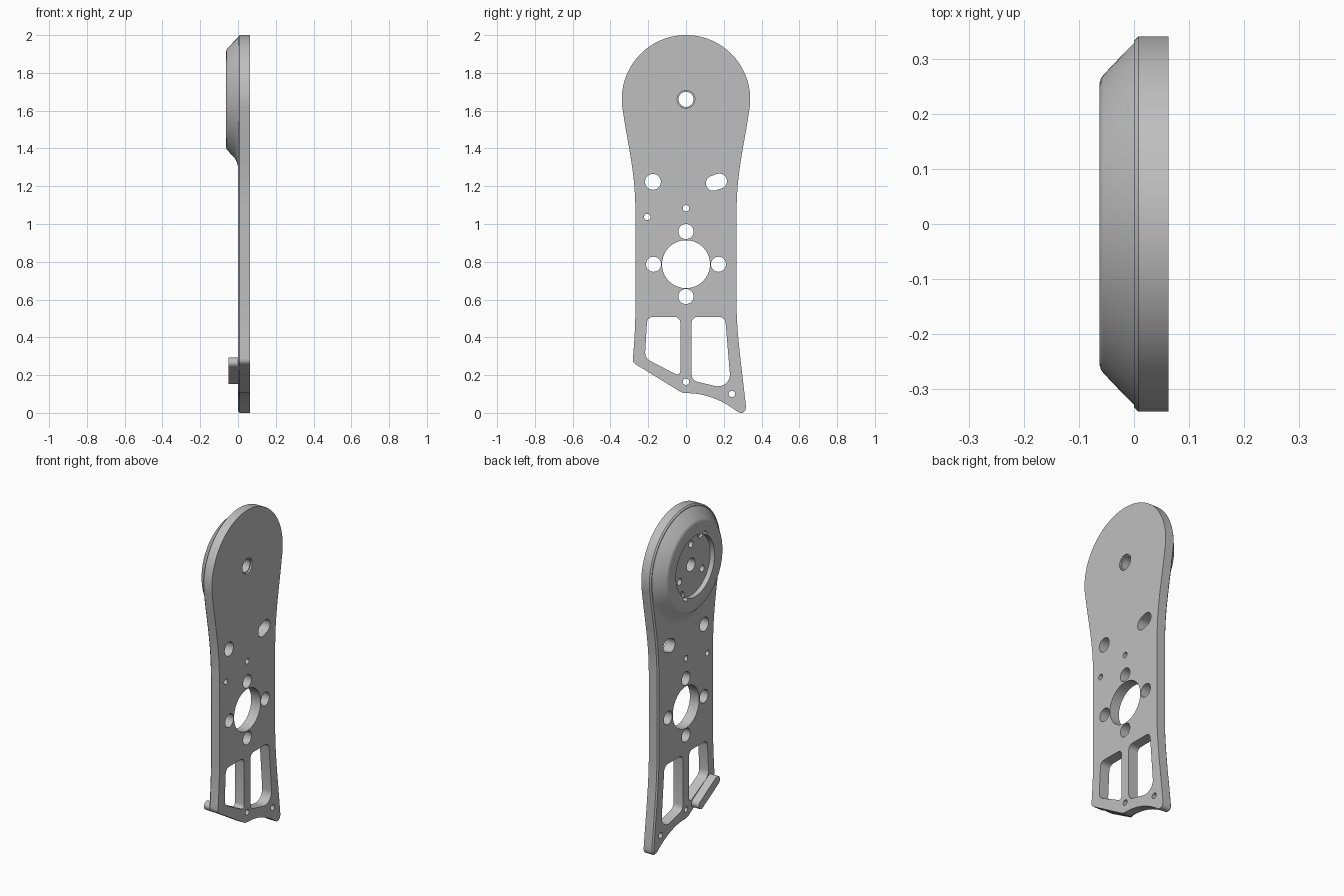
import bpy, bmesh, math
from mathutils import Vector
from mathutils.geometry import interpolate_bezier

if "Cube" in bpy.data.objects:
    bpy.data.objects.remove(bpy.data.objects["Cube"], do_unlink=True)

grey = bpy.data.materials.new("plain grey")
grey.use_nodes = True
COLOUR = (0.52, 0.52, 0.52, 1)
grey.diffuse_color = COLOUR
grey.node_tree.nodes["Principled BSDF"].inputs["Base Color"].default_value = COLOUR

HUB_Z = 1.66
HUB_R = 0.34


def finish(name, bm):
    bmesh.ops.recalc_face_normals(bm, faces=bm.faces)
    mesh = bpy.data.meshes.new(name)
    bm.to_mesh(mesh)
    bm.free()
    mesh.materials.append(grey)
    obj = bpy.data.objects.new(name, mesh)
    bpy.context.collection.objects.link(obj)
    return obj


def prism(name, pts, x0, x1, chamfer=0):
    """Extrude a (y, z) outline along x, optionally chamfering the x0 rim."""
    bm = bmesh.new()
    cap = bm.faces.new([bm.verts.new((x1, y, z)) for y, z in pts])
    ext = bmesh.ops.extrude_face_region(bm, geom=[cap], use_keep_orig=True)["geom"]
    for v in ext:
        if isinstance(v, bmesh.types.BMVert):
            v.co.x = x0
    if chamfer:
        bmesh.ops.recalc_face_normals(bm, faces=bm.faces)
        rim = [e for e in bm.edges if all(abs(v.co.x - x0) < 1e-6 for v in e.verts)]
        bmesh.ops.bevel(bm, geom=rim, offset=chamfer, segments=1, affect='EDGES')
    return finish(name, bm)


def arc(y, z, r, a0=0, a1=360, n=32):
    full = abs(a1 - a0) == 360
    steps = n if full else n - 1
    angles = [math.radians(a0 + (a1 - a0) * i / steps) for i in range(n)]
    return [(y + r * math.cos(a), z + r * math.sin(a)) for a in angles]


def bezier(*p, n=10):
    return [(v.x, v.y) for v in interpolate_bezier(*[Vector(q) for q in p], n)]


def capsule(a, b, r):
    ang = math.degrees(math.atan2(b[1] - a[1], b[0] - a[0]))
    return (arc(*a, r, ang + 90, ang + 270, 14) + arc(*b, r, ang - 90, ang + 90, 14))


def rounded(pts, r):
    """Round every corner of a polygon."""
    out = []
    for i, p in enumerate(pts):
        p = Vector(p)
        a = p + (Vector(pts[i - 1]) - p).normalized() * r
        b = p + (Vector(pts[(i + 1) % len(pts)]) - p).normalized() * r
        out += bezier(a, a.lerp(p, 0.55), b.lerp(p, 0.55), b, n=6)
    return out


def combine(target, other, operation):
    mod = target.modifiers.new(operation, 'BOOLEAN')
    mod.operation = operation
    mod.solver = 'EXACT'
    mod.object = other
    bpy.context.view_layer.objects.active = target
    bpy.ops.object.modifier_apply(modifier=mod.name)
    bpy.data.objects.remove(other, do_unlink=True)


# Plate outline, clockwise from the right side of the round head
flank = bezier((0.336, 1.61), (0.305, 1.40), (0.27, 1.28), (0.268, 1.08), n=16)
outline = flank[:]
outline += bezier((0.268, 0.55), (0.27, 0.4), (0.30, 0.2), (0.317, 0.037), n=14)
outline += bezier((0.317, 0.037), (0.32, -0.006), (0.285, -0.008), (0.265, 0.012))[1:]
outline += bezier((0.265, 0.012), (0.2, 0.06), (0.12, 0.10), (0.02, 0.104), n=14)[1:]
outline += bezier((0.02, 0.104), (0, 0.104), (-0.015, 0.104), (-0.03, 0.112), n=5)[1:]
outline += bezier((-0.243, 0.243), (-0.27, 0.257), (-0.284, 0.265), (-0.281, 0.29), n=8)
outline += bezier((-0.281, 0.29), (-0.275, 0.36), (-0.268, 0.45), (-0.268, 0.55))[1:]
outline += [(-y, z) for y, z in reversed(flank)]
outline += arc(0, HUB_Z, HUB_R, 188.5, -8.5, 72)[1:-1]
plate = prism("arm_plate", outline, 0, 0.0625, chamfer=0.008)

# Raised conical hub, flaring into the plate on its lower side
bm = bmesh.new()
rings = []
SEG = 96
for i in range(SEG):
    a = 2 * math.pi * i / SEG
    f = max(0, -math.sin(a) - 0.2) / 0.8
    profile = [(0.255, -0.0625), (0.264, -0.060), (0.271, -0.055), (0.312, -0.016),
               (0.326 + 0.006 * f, -0.002 - 0.004 * f),
               (0.331 + 0.035 * f, 0.003), (0.331 + 0.035 * f, 0.03)]
    rings.append([bm.verts.new((x, r * math.cos(a), HUB_Z + r * math.sin(a)))
                  for r, x in profile])
for i in range(SEG):
    p, q = rings[i - 1], rings[i]
    for j in range(len(p) - 1):
        bm.faces.new((p[j], q[j], q[j + 1], p[j + 1]))
for end in (0, -1):
    bm.faces.new([r[end] for r in rings])
combine(plate, finish("hub", bm), 'UNION')

# Stop bar along the slanted lower edge
bar = prism("stop_bar", capsule((-0.229, 0.266), (-0.078, 0.178), 0.0262), -0.05, 0.03)
combine(plate, bar, 'UNION')


def cut(pts, x0=-0.2, x1=0.2):
    combine(plate, prism("cutter", pts, x0, x1), 'DIFFERENCE')


# Hub recess with rim notches, blind screw holes and a stepped centre hole
cut(arc(0, HUB_Z, 0.185, n=64), -0.2, -0.033)
for ang in (120, 300):
    (y, z), = arc(0, HUB_Z, 0.178, ang, ang + 1, 2)[:1]
    cut(arc(y, z, 0.024), -0.2, -0.02)
for ang in (90, 210, 330):
    (y, z), = arc(0, HUB_Z, 0.125, ang, ang + 1, 2)[:1]
    cut(arc(y, z, 0.02, n=24), -0.2, 0.01)
cut(arc(0, HUB_Z, 0.04))
cut(arc(0, HUB_Z, 0.047), 0.052, 0.2)

# Motor opening and the four holes around it
cut(arc(0, 0.787, 0.127, n=64))
for y, z in ((0.172, 0.787), (-0.172, 0.787), (0, 0.96), (0, 0.616)):
    cut(arc(y, z, 0.04))

# Mounting hole, slot and pin holes
cut(arc(-0.175, 1.223, 0.042))
cut(capsule((0.145, 1.216), (0.177, 1.227), 0.04))
for y, z in ((-0.205, 1.037), (0, 1.083), (0, 0.165), (0.243, 0.1)):
    cut(arc(y, z, 0.017, n=20))

# Two lightening windows
cut(rounded([(-0.205, 0.508), (-0.03, 0.508), (-0.03, 0.192), (-0.218, 0.29)], 0.03))
cut(rounded([(0.03, 0.508), (0.207, 0.508), (0.235, 0.175),
             (0.185, 0.135), (0.03, 0.172)], 0.03))

# Smooth curved walls, keep the rims crisp
bpy.ops.object.select_all(action='DESELECT')
plate.select_set(True)
bpy.context.view_layer.objects.active = plate
bpy.ops.object.shade_smooth_by_angle(angle=math.radians(28))
